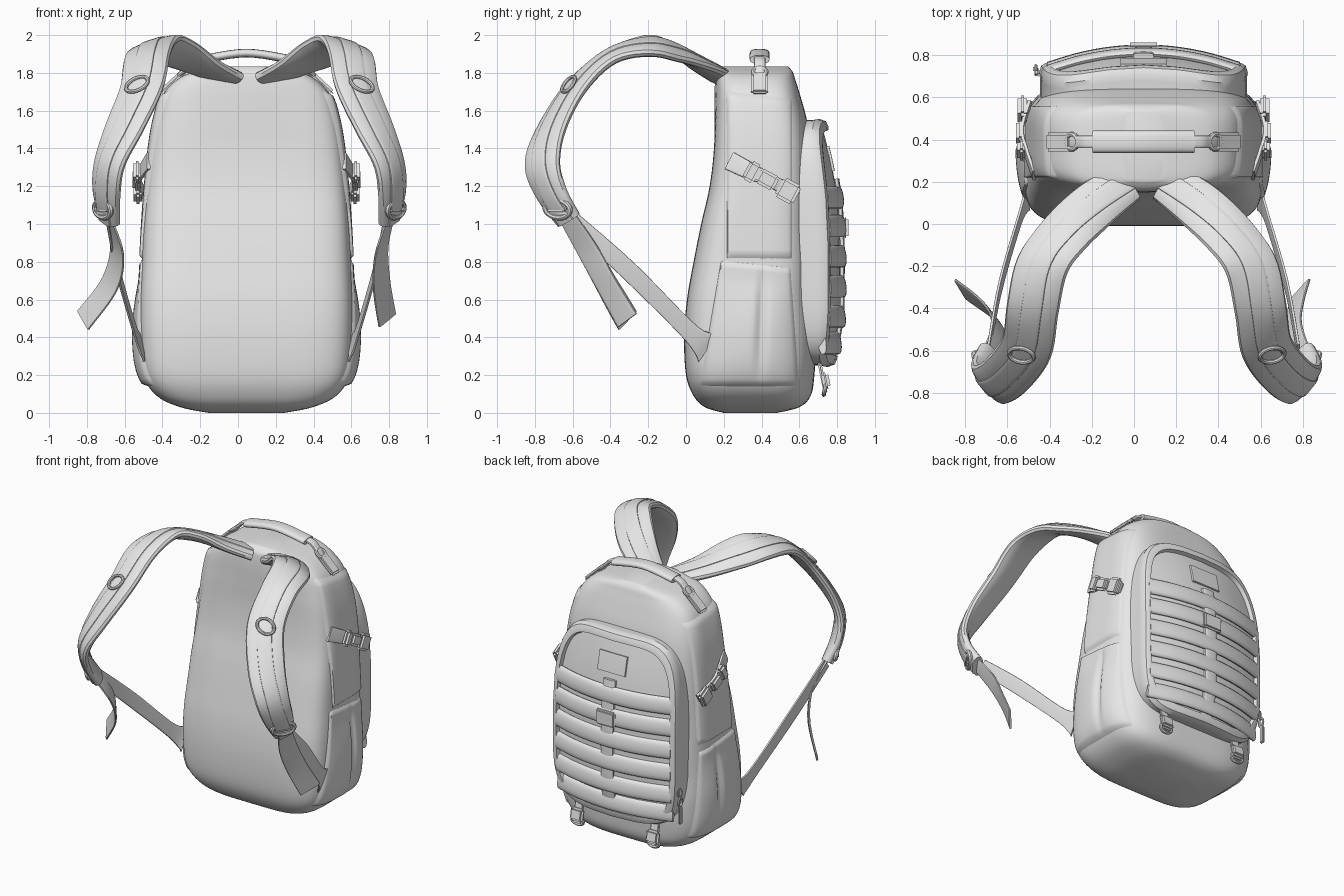
import bpy, bmesh, math
from mathutils import Vector, Matrix

if "Cube" in bpy.data.objects:
    bpy.data.objects.remove(bpy.data.objects["Cube"])

CX = 0.045  # the bag sits slightly right of the origin
grey = bpy.data.materials.new("grey_fabric")
grey.diffuse_color = (0.8, 0.8, 0.8, 1)
grey.use_nodes = True
grey.node_tree.nodes["Principled BSDF"].inputs["Base Color"].default_value = grey.diffuse_color


def finish(name, bm, angle=40):
    bmesh.ops.recalc_face_normals(bm, faces=bm.faces)
    me = bpy.data.meshes.new(name)
    bm.to_mesh(me)
    bm.free()
    me.materials.append(grey)
    ob = bpy.data.objects.new(name, me)
    ob.location.x = CX
    bpy.context.collection.objects.link(ob)
    bpy.ops.object.select_all(action='DESELECT')
    ob.select_set(True)
    bpy.context.view_layer.objects.active = ob
    bpy.ops.object.shade_smooth_by_angle(angle=math.radians(angle))
    return ob


def smooth(rows, steps=6):
    """Catmull-Rom through rows of numbers."""
    out, n = [], len(rows)
    for i in range(n - 1):
        a, b, c, d = rows[max(i - 1, 0)], rows[i], rows[i + 1], rows[min(i + 2, n - 1)]
        for k in range(steps):
            t = k / steps
            out.append([0.5 * (2 * q + (r - p) * t + (2 * p - 5 * q + 4 * r - s) * t * t
                               + (3 * q - p - 3 * r + s) * t ** 3) for p, q, r, s in zip(a, b, c, d)])
    return out + [list(rows[-1])]


def oval(count, n, n_low=None):
    """Unit superellipse; n_low is the exponent of the lower half."""
    pts = []
    for i in range(count):
        a = 2 * math.pi * i / count
        e = 2 / (n_low if n_low and math.sin(a) < 0 else n)
        pts.append([math.copysign(abs(v) ** e, v) for v in (math.cos(a), math.sin(a))])
    return pts


def loft(name, rings, angle=40):
    bm = bmesh.new()
    vs = [[bm.verts.new(p) for p in r] for r in rings]
    n = len(vs[0])
    for a, b in zip(vs, vs[1:]):
        for i in range(n):
            bm.faces.new((a[i], a[(i + 1) % n], b[(i + 1) % n], b[i]))
    bm.faces.new(vs[0])
    bm.faces.new(vs[-1])
    return finish(name, bm, angle)


def sweep(name, rows, thick, n=3, lift=0, width=None, side=1, steps=6):
    """Strap along rows of (x, y, z, width axis xyz, width)."""
    rows = smooth(rows, steps)
    pts = [Vector(r[:3]) for r in rows]
    rings = []
    for i, r in enumerate(rows):
        t = (pts[min(i + 1, len(pts) - 1)] - pts[max(i - 1, 0)]).normalized()
        ax = Vector(r[3:6])
        ax = (ax - t * ax.dot(t)).normalized()
        nor = t.cross(ax)
        w = (width or r[6]) / 2
        ring = [pts[i] + nor * (lift + v * thick / 2) + ax * (u * w) for u, v in oval(16, n)]
        rings.append([(p.x * side, p.y, p.z) for p in ring])
    return loft(name, rings)


def box(name, loc, size, rot=(0, 0, 0), bevel=0.015):
    bm = bmesh.new()
    bmesh.ops.create_cube(bm, size=1)
    bmesh.ops.scale(bm, vec=size, verts=bm.verts)
    bmesh.ops.bevel(bm, geom=bm.edges[:], offset=min(bevel, min(size) * 0.4), segments=2, affect='EDGES')
    m = Matrix.Rotation(rot[2], 4, 'Z') @ Matrix.Rotation(rot[1], 4, 'Y') @ Matrix.Rotation(rot[0], 4, 'X')
    bmesh.ops.transform(bm, matrix=Matrix.Translation(loc) @ m, verts=bm.verts)
    return finish(name, bm)


def ring_loop(name, center, u, v, ru, rv, r=0.011):
    """Closed wire ring in the plane of u and v."""
    c, u, v = Vector(center), Vector(u).normalized(), Vector(v).normalized()
    w = u.cross(v).normalized()
    rings = []
    for i in range(25):
        a = 2 * math.pi * i / 24
        d = u * math.cos(a) * ru + v * math.sin(a) * rv
        rings.append([c + d + d.normalized() * (p * r) + w * (q * r) for p, q in oval(8, 2)])
    return loft(name, rings)


# main body: height, front y, rear y, half width
body = smooth([(0, .2, .48, .2), (.03, .1, .6, .35), (.09, .04, .66, .475), (.2, 0, .68, .545),
               (.4, -.01, .69, .565), (.6, .005, .68, .565), (.8, .04, .68, .555), (1, .08, .67, .545),
               (1.2, .125, .67, .53), (1.4, .148, .66, .51), (1.55, .15, .64, .485), (1.68, .15, .605, .445),
               (1.76, .155, .58, .375), (1.805, .165, .565, .28), (1.835, .2, .54, .1)], 5)
FRONT, REAR = 5, 3.8


def bow(x, y, a, b, z):
    """Top front corners curve back from the middle."""
    k = min(1, max(0, (z - 1.4) / .35))
    return y + .05 * abs(x) * k * k * (3 - 2 * k) * max(0, min(1, 1 - (y - a) / (b - a)))


loft("main_body", [[(u * h, bow(u * h, (a + b) / 2 + v * (b - a) / 2, a, b, z), z) for u, v in oval(96, REAR, FRONT)]
                   for z, a, b, h in body], 50)


def profile(z):
    for p, q in zip(body, body[1:]):
        if p[0] <= z <= q[0]:
            t = (z - p[0]) / (q[0] - p[0])
            return [m + (k - m) * t for m, k in zip(p[1:], q[1:])]
    return body[-1][1:]


def side_x(y, z):
    a, b, h = profile(z)
    v = (2 * y - a - b) / (b - a)
    n = FRONT if v < 0 else REAR
    return h * max(0, 1 - abs(v) ** n) ** (1 / n)


def side_patch(name, side, lo, hi, z0, z1, puff):
    """Panel lying on the side of the body; lo and hi give its y limits at a height."""
    bm = bmesh.new()
    n = 28
    grid = []
    for j in range(n + 1):
        row = []
        for i in range(n + 1):
            u, v = i / n, j / n
            y = lo(v) + (hi(v) - lo(v)) * u
            z = z0 + (z1 - z0) * v - 0.04 * u * v
            edge = i in (0, n) or j in (0, n)
            row.append(bm.verts.new((side * (side_x(y, z) + (-0.02 if edge else puff(u, v))), y, z)))
        grid.append(row)
    for j in range(n):
        for i in range(n):
            bm.faces.new((grid[j][i], grid[j][i + 1], grid[j + 1][i + 1], grid[j + 1][i]))
    ob = finish(name, bm, 60)
    if sum((p.normal.x for p in ob.data.polygons)) * side < 0:
        ob.data.flip_normals()


# rear pocket surface
def surf(x, z):
    return .845 - .1 * (x / .5) ** 2 - .09 * max(0, (z - .9) / .6) ** 2 - .06 * max(0, (.6 - z) / .35) ** 2


outline = []
for u, v in oval(80, 5):
    taper = 1 - .1 * max(0, v) ** 2
    outline.append((u * .49 * taper, v * .65))
rings = [[(x, .56, .9 + z) for x, z in outline]]
for s, d in ((1, -.06), (1.01, -.03), (.99, 0), (.95, .004), (.92, 0), (.905, -.03), (.7, -.03),
             (.5, -.03), (.3, -.03), (.12, -.03)):
    rings.append([(x * s, surf(x * s, .9 + z * s) + d, .9 + z * s) for x, z in outline])
loft("rear_pocket", rings, 35)

# webbing rows, vertical strip, patch and clip on the pocket
for z in (1.14, .99, .83, .67, .51, .37):
    sweep("webbing_row", [(x * .1, surf(x * .1, z) - .018, z, 0, -.12, 1, .12)
                          for x in (-4.5, -3, -1.5, 0, 1.5, 3, 4.5)], .045, 2.3)
sweep("centre_strip", [(0, surf(0, z) - .02, z, 1, 0, 0, .1) for z in (.3, .5, .7, .9, 1.1, 1.24)], .03)
sweep("name_patch", [(0, surf(0, z) - .03, z, 1, 0, 0, .22) for z in (1.28, 1.32, 1.37, 1.41)], .018, 12)
box("centre_clip", (0, .845, .98), (.15, .03, .11))

# carry handle with end tabs
hz = [(-.4, 1.69), (-.36, 1.76), (-.31, 1.825), (-.24, 1.87), (0, 1.905), (.24, 1.87), (.31, 1.825), (.36, 1.76), (.4, 1.69)]
sweep("handle_strap", [(x, .39, z + .005, 0, 1, 0, .06) for x, z in hz], .025)
sweep("handle_grip", [(x, .39, z, 0, 1, 0, .105) for x, z in hz[3:6]], .045, 2.5)

# shoulder strap centre line
strap = [(.09, .2, 1.77, .75, .6, 0, .2), (.245, .09, 1.835, .8, .55, -.1, .24), (.39, -.05, 1.91, .9, .3, -.28, .26),
         (.495, -.2, 1.94, .95, 0, -.3, .26), (.54, -.4, 1.885, .97, .05, -.2, .25), (.57, -.585, 1.72, .93, .25, -.2, .25),
         (.665, -.715, 1.5, .83, .5, -.1, .245), (.74, -.76, 1.32, .65, .75, 0, .23), (.757, -.71, 1.16, .6, .8, 0, .2),
         (.74, -.62, 1.02, .55, .83, .2, .15)]
OFF = .015  # straps hang slightly to the right

for s, tag in ((1, "right"), (-1, "left")):
    hung = [sweep(tag + "_shoulder_strap", strap, .07, 2.6, side=s),
            sweep(tag + "_strap_webbing", strap, .025, 4, lift=.03, width=.1, side=s),
            # D ring and adjuster
            ring_loop(tag + "_d_ring", (s * .595, -.622, 1.74), (s * .93, .25, -.2), (s * .12, -.31, -.38), .06, .05),
            ring_loop(tag + "_adjuster_loop", (s * .775, -.68, 1.08), (s * .55, .8, .1), (0, .4, -.9), .075, .05, .016),
            box(tag + "_adjuster_bar", (s * .775, -.68, 1.07), (.035, .14, .035), (0, 0, -s * .6))]
    # hanging tail
    tip = .73 if s > 0 else .88
    hung.append(sweep(tag + "_strap_tail", [
        (.75, -.63, 1.04, .4, .8, .3, .1), (.7, -.52, .86, .5, .8, .3, .13),
        (.7 if s > 0 else .74, -.42, .68, .6, .75, .2, .14), (tip, -.31, .49, .6, .75, .25, .15)], .015, 5, side=s))
    for ob in hung:
        ob.location.x += OFF
    # lower webbing and its anchor on the body
    sweep(tag + "_lower_webbing", [(.735, -.6, 1.02, 0, .7, .7, .09), (.68, -.3, .75, 0, .7, .7, .1),
                                   (.585, .03, .42, 0, .7, .7, .1), (.55, .12, .35, 0, .7, .7, .2)], .015, 5, side=s)
    # side pocket with a fold, and panel above it
    side_patch(tag + "_side_pocket", s, lambda v: .06 + .12 * v, lambda v: .61 - .05 * v, .13, .82,
               lambda u, v: .012 + .03 * math.sin(math.pi * u) * math.sin(math.pi * min(1, v + .15))
               - .025 * math.exp(-((u - .6) / .05) ** 2) * math.sin(math.pi * v))
    side_patch(tag + "_side_panel", s, lambda v: .21, lambda v: .57, .8, 1.72, lambda u, v: .014)
    # compression strap and buckle
    rows = [(side_x(y, z) + d, y, z, 0, .4, .9, w) for y, z, d, w in
            ((.23, 1.335, .015, .1), (.33, 1.285, .03, .09), (.44, 1.235, .05, .07), (.57, 1.16, .035, .07))]
    sweep(tag + "_compression_strap", rows, .02, 5, side=s)
    for part, y, z, ly, lz in (("slider", .35, 1.275, .07, .11), ("buckle", .43, 1.235, .11, .085),
                               ("clip", .54, 1.175, .11, .115)):
        box(f"{tag}_{part}", (s * (side_x(y, z) + .055), y, z), (.045, ly, lz), (-.5, 0, 0))
    # hanging clips under the rear pocket
    box(tag + "_lower_strap", (s * .3, .72, .2), (.07, .02, .2), (.2, 0, 0))
    box(tag + "_lower_clip", (s * .3, .74, .17), (.1, .04, .09), (.2, 0, 0))
    ring_loop(tag + "_lower_loop", (s * .3, .735, .125), (1, 0, 0), (0, .2, 1), .045, .03)
    # handle end tabs
    box(tag + "_handle_tab", (s * .4, .39, 1.745), (.16, .09, .03), (0, s * .75, 0))
    ring_loop(tag + "_handle_ring", (s * .34, .39, 1.805), (0, 1, 0), (s, 0, -.9), .035, .035, .012)

# zip pull on the left edge of the pocket
ring_loop("zip_ring", (-.51, .73, .47), (0, 1, 0), (0, 0, 1), .02, .03, .008)
box("zip_pull", (-.515, .735, .38), (.02, .035, .13))
box("zip_slider", (-.5, .72, .53), (.03, .04, .06))
